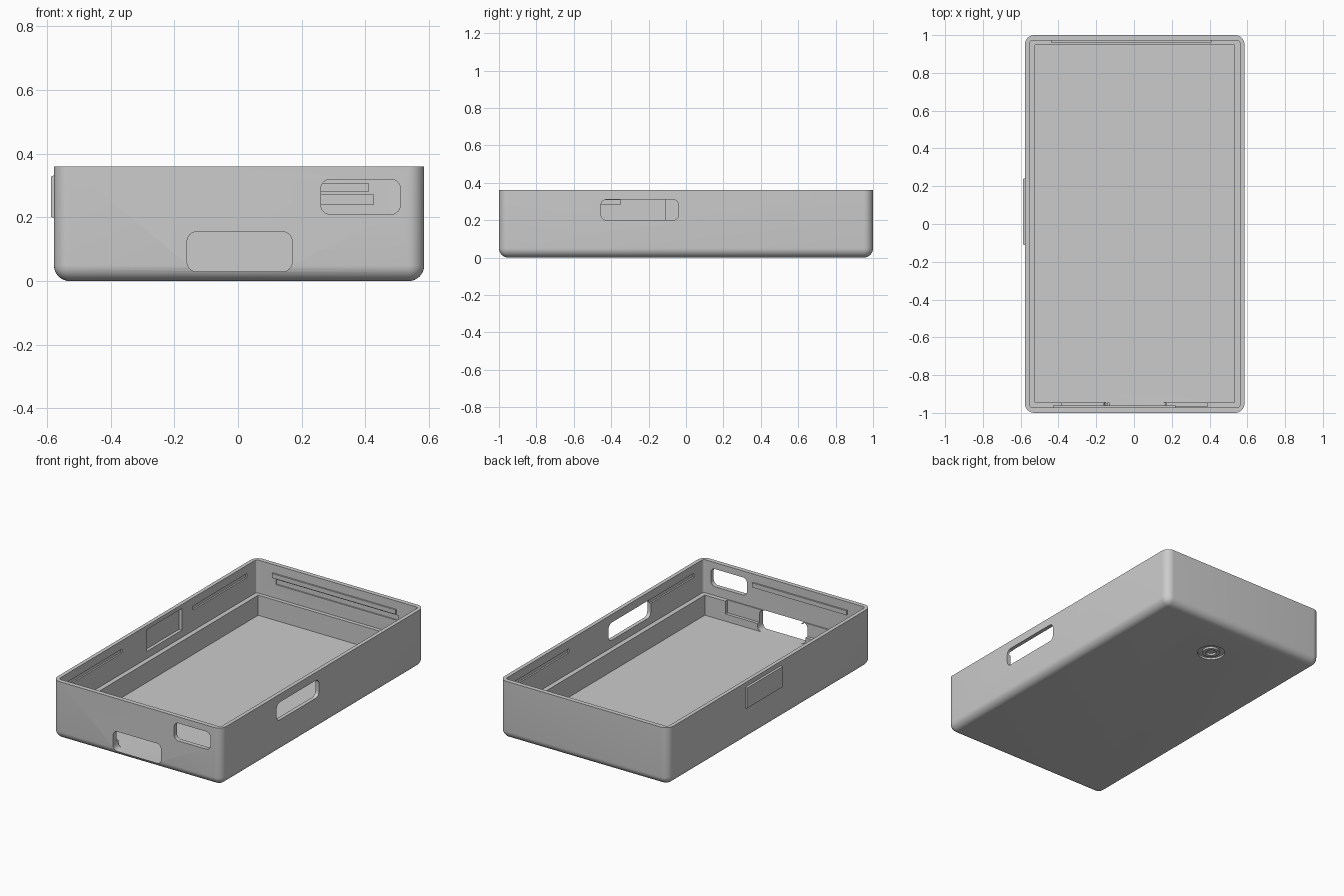
import bpy, bmesh, math
from mathutils import Matrix, Vector

cube = bpy.data.objects.get("Cube")
if cube:
    bpy.data.objects.remove(cube, do_unlink=True)

grey = bpy.data.materials.new("plain grey")
grey.use_nodes = True
grey.diffuse_color = (0.6, 0.6, 0.6, 1)
grey.node_tree.nodes["Principled BSDF"].inputs["Base Color"].default_value = (0.6, 0.6, 0.6, 1)


def finish(name, bm):
    bmesh.ops.recalc_face_normals(bm, faces=bm.faces[:])
    mesh = bpy.data.meshes.new(name)
    bm.to_mesh(mesh)
    bm.free()
    mesh.materials.append(grey)
    ob = bpy.data.objects.new(name, mesh)
    bpy.context.collection.objects.link(ob)
    return ob


def box(name, x, y, z, radius=0, axis=None, bottom=False, segments=6):
    """Box from ranges; edges along axis (and the bottom rim) may be rounded."""
    bm = bmesh.new()
    bmesh.ops.create_cube(bm, size=1)
    for v in bm.verts:
        v.co = Vector([(r[0] + r[1]) / 2 + c * (r[1] - r[0]) for r, c in zip((x, y, z), v.co)])
    if radius:
        edges = []
        for e in bm.edges:
            d = e.verts[0].co - e.verts[1].co
            along = max(range(3), key=lambda i: abs(d[i])) == axis
            low = all(v.co.z < z[0] + 1e-4 for v in e.verts)
            if along or (bottom and low):
                edges.append(e)
        bmesh.ops.bevel(bm, geom=edges, offset=radius, segments=segments, profile=0.5, affect='EDGES')
    return finish(name, bm)


def ring(name, inner, outer, z0, z1, y):
    """Square-section ring, or a disc when inner is zero."""
    bm = bmesh.new()
    if inner == 0:
        bmesh.ops.create_cone(bm, cap_ends=True, segments=40, radius1=outer, radius2=outer, depth=z1 - z0,
                              matrix=Matrix.Translation((0, y, (z0 + z1) / 2)))
    else:
        pts = [(inner, z0), (outer, z0), (outer, z1), (inner, z1)]
        vs = [bm.verts.new((r, y, z)) for r, z in pts]
        es = [bm.edges.new((vs[i], vs[(i + 1) % 4])) for i in range(4)]
        bmesh.ops.spin(bm, geom=vs + es, cent=(0, y, 0), axis=(0, 0, 1), angle=2 * math.pi,
                       steps=40, use_merge=True)
        bmesh.ops.remove_doubles(bm, verts=bm.verts[:], dist=1e-5)
    return finish(name, bm)


def combine(target, other, operation):
    mod = target.modifiers.new(other.name, 'BOOLEAN')
    mod.operation = operation
    mod.solver = 'EXACT'
    mod.object = other
    other.hide_render = True
    helpers.append(other)


helpers = []
L, R, H = -0.578, 0.585, 0.36
IL, IR, IY = L + 0.024, R - 0.024, 0.972

# Outer shell
case = box("case_shell", (L, R), (-1, 1), (0, H), 0.05, 2, bottom=True, segments=8)

# Raised plate on the side wall, with sloping borders
bump = box("side_plate", (-0.588, -0.56), (-0.12, 0.25), (0.19, 0.34))
for v in bump.data.vertices:
    if v.co.x < -0.58:
        v.co.y += 0.012 if v.co.y < 0 else -0.012
        v.co.z += 0.012 if v.co.z < 0.25 else -0.012
combine(case, bump, 'UNION')

cuts = [
    # Upper and lower cavity, leaving a ledge between them
    box("upper_cavity", (IL, IR), (-IY, IY), (0.155, 0.5), 0.015, 2, segments=3),
    box("lower_cavity", (L + 0.053, R - 0.053), (-0.945, 0.948), (0.03, 0.2)),
    # Pocket behind the raised plate
    box("plate_pocket", (-0.574, -0.5), (-0.11, 0.24), (0.2, 0.335)),
    # Ports
    box("front_port", (-0.16, 0.17), (-1.1, -0.9), (0.03, 0.155), 0.03, 1),
    box("front_side_port", (0.26, 0.51), (-1.1, -0.9), (0.21, 0.32), 0.03, 1),
    box("side_port", (0.5, 0.7), (-0.455, -0.04), (0.2, 0.31), 0.03, 0),
    # Recessed rings under the floor
    ring("outer_groove", 0.05, 0.08, -0.02, 0.012, 0.7),
    ring("centre_recess", 0, 0.03, -0.02, 0.012, 0.7),
    # Groove below the back rail
    box("back_groove", (-0.42, 0.425), (0.95, IY + 0.008), (0.24, 0.272)),
]
# Notches in the front ledge
for x in ((-0.38, -0.14), (0.14, 0.39)):
    cuts.append(box("ledge_notch", x, (-0.965, -0.9), (0.075, 0.2)))
# Snap grooves in the long walls
for y in ((-0.88, -0.35), (0.35, 0.88)):
    for x in ((IL - 0.01, -0.5), (0.5, IR + 0.01)):
        cuts.append(box("snap_groove", x, y, (0.283, 0.308)))
for c in cuts:
    combine(case, c, 'DIFFERENCE')

# Freeze the result and drop the cutters
bpy.context.view_layer.update()
result = bpy.data.meshes.new_from_object(case.evaluated_get(bpy.context.evaluated_depsgraph_get()))
case.modifiers.clear()
case.data = result
case.data.materials.clear()
case.data.materials.append(grey)
for h in helpers:
    bpy.data.objects.remove(h, do_unlink=True)

# Rails on the short walls
box("back_rail", (-0.44, 0.41), (IY - 0.01, IY + 0.01), (0.28, 0.308))
box("front_rail", (-0.43, 0.22), (-IY - 0.01, -IY + 0.01), (0.28, 0.308))

bpy.ops.object.select_all(action='DESELECT')
case.select_set(True)
bpy.context.view_layer.objects.active = case
bpy.ops.object.shade_smooth_by_angle(angle=math.radians(30))
